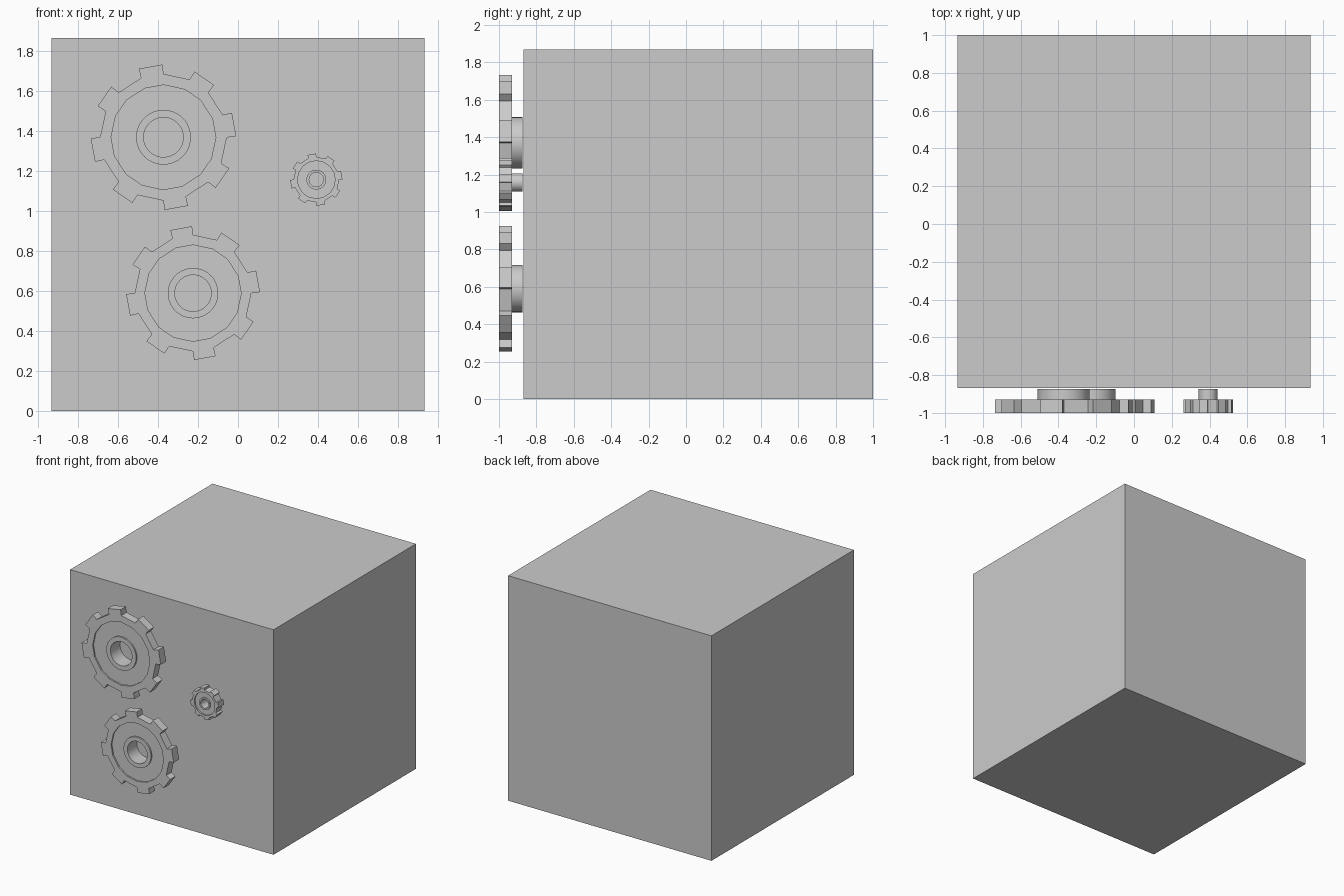
import bpy, bmesh
from math import radians, cos, sin, tau

if "Cube" in bpy.data.objects:
    bpy.data.objects.remove(bpy.data.objects["Cube"])

Y_FRONT, Y_BACK, Y_BOX = -1.0, -0.93, -0.87
RECESS = 0.012
TEETH = 8


def finish(bm, name, smooth=False):
    bmesh.ops.recalc_face_normals(bm, faces=bm.faces)
    me = bpy.data.meshes.new(name)
    bm.to_mesh(me)
    bm.free()
    ob = bpy.data.objects.new(name, me)
    bpy.context.collection.objects.link(ob)
    if smooth:
        bpy.context.view_layer.objects.active = ob
        ob.select_set(True)
        bpy.ops.object.shade_smooth_by_angle(angle=radians(30))
        ob.select_set(False)
    return ob


def ring(bm, cx, cz, r, y, angles):
    return [bm.verts.new((cx + r * cos(a), y, cz + r * sin(a))) for a in angles]


def bridge(bm, a, b):
    n = len(a)
    for i in range(n):
        j = (i + 1) % n
        bm.faces.new((a[i], a[j], b[j], b[i]))


def gear_wheel(name, cx, cz, s):
    # two angles per tooth: start and end of its root
    def pairs(half):
        return [radians(100.3 + 360 / TEETH * t + d) for t in range(TEETH) for d in (-half, half)]
    root, tip = pairs(10.5), pairs(9.4)
    bm = bmesh.new()
    hub_back = ring(bm, cx, cz, 0.125 * s, Y_BACK, root)
    root_back = ring(bm, cx, cz, 0.317 * s, Y_BACK, root)
    root_front = ring(bm, cx, cz, 0.317 * s, Y_FRONT, root)
    rim = ring(bm, cx, cz, 0.262 * s, Y_FRONT, root)
    rim_low = ring(bm, cx, cz, 0.262 * s, Y_FRONT + RECESS, root)
    hub_front = ring(bm, cx, cz, 0.125 * s, Y_FRONT + RECESS, root)
    for a, b in ((hub_back, root_back), (root_front, rim), (rim, rim_low),
                 (rim_low, hub_front), (hub_front, hub_back)):
        bridge(bm, a, b)
    # teeth and the gaps between them
    tip_f = ring(bm, cx, cz, 0.364 * s, Y_FRONT, tip)
    tip_b = ring(bm, cx, cz, 0.364 * s, Y_BACK, tip)
    n = 2 * TEETH
    for i in range(0, n, 2):
        j, k = i + 1, (i + 2) % n
        bm.faces.new((root_front[i], tip_f[i], tip_f[j], root_front[j]))
        bm.faces.new((root_back[i], tip_b[i], tip_b[j], root_back[j]))
        bm.faces.new((tip_f[i], tip_b[i], tip_b[j], tip_f[j]))
        for v in (i, j):
            bm.faces.new((root_front[v], tip_f[v], tip_b[v], root_back[v]))
        bm.faces.new((root_front[j], root_front[k], root_back[k], root_back[j]))
    finish(bm, name)


def hub_tube(name, cx, cz, s):
    angles = [tau * i / 48 for i in range(48)]
    bm = bmesh.new()
    loops = [ring(bm, cx, cz, r * s, y, angles) for r, y in
             ((0.137, Y_FRONT), (0.137, Y_BOX - 0.004), (0.099, Y_BOX - 0.004), (0.099, Y_FRONT))]
    for i in range(4):
        bridge(bm, loops[i], loops[(i + 1) % 4])
    finish(bm, name, smooth=True)


# main block
bm = bmesh.new()
bmesh.ops.create_cube(bm, size=1.868)
bmesh.ops.translate(bm, verts=bm.verts, vec=(0, 0.066, 0.934))
finish(bm, "block")

# three gears on the front face
for label, cx, cz, s in (("large", -0.373, 1.37, 1.0),
                         ("medium", -0.225, 0.59, 0.92),
                         ("small", 0.392, 1.158, 0.36)):
    gear_wheel(label + "_gear", cx, cz, s)
    hub_tube(label + "_gear_hub", cx, cz, s)
